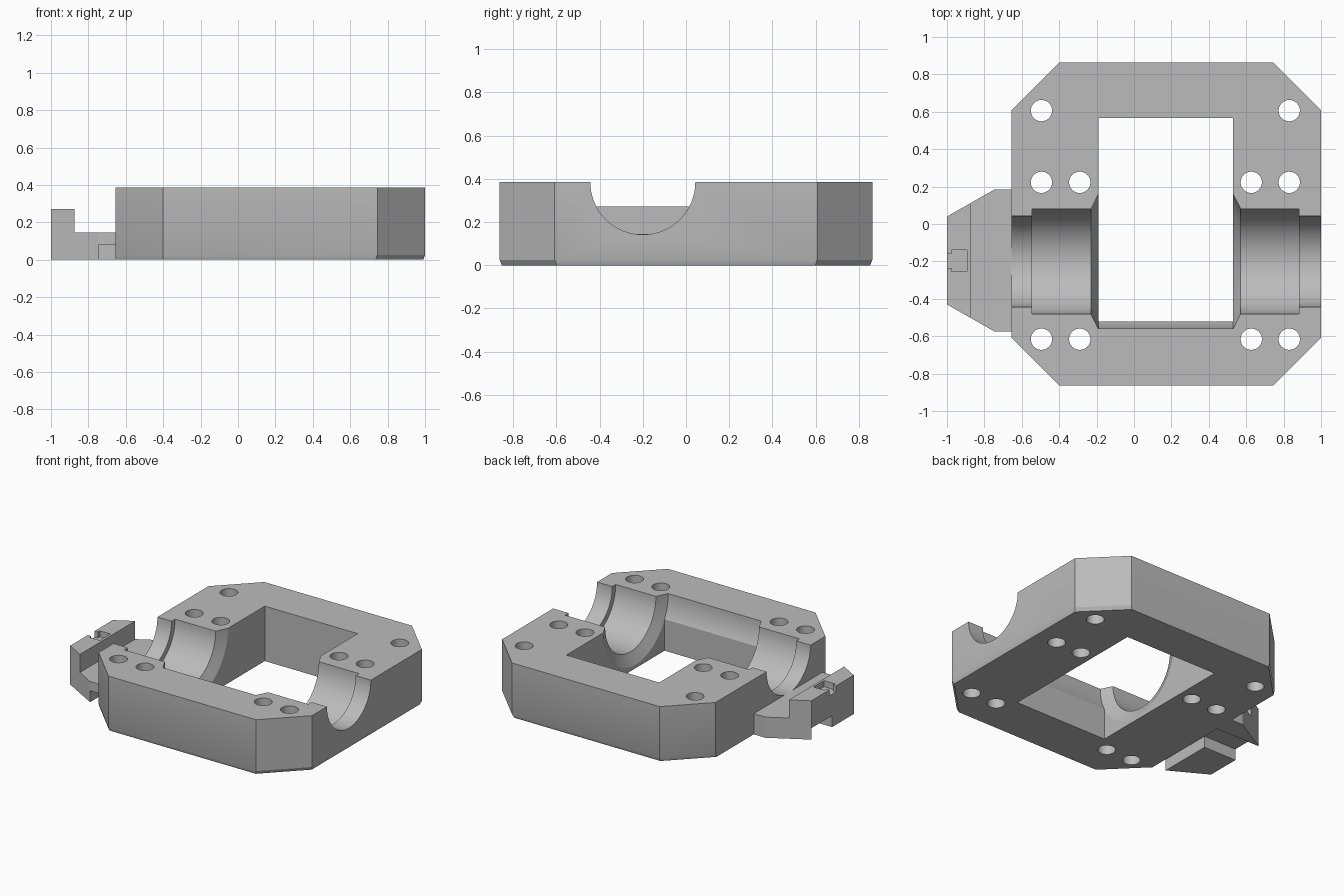
import bpy, bmesh, math
from mathutils import Matrix, Vector

cube = bpy.data.objects.get("Cube")
if cube:
    bpy.data.objects.remove(cube, do_unlink=True)

steel = bpy.data.materials.new("machined_grey")
steel.use_nodes = True
GREY = (0.5, 0.5, 0.5, 1)
steel.diffuse_color = GREY
steel.node_tree.nodes["Principled BSDF"].inputs["Base Color"].default_value = GREY

TOP = 0.385       # top of the body
BORE_Y = -0.2     # bearing axis


def make_object(name, bm):
    bmesh.ops.recalc_face_normals(bm, faces=bm.faces)
    mesh = bpy.data.meshes.new(name)
    bm.to_mesh(mesh)
    bm.free()
    mesh.materials.append(steel)
    obj = bpy.data.objects.new(name, mesh)
    bpy.context.collection.objects.link(obj)
    return obj


def loft(name, rings):
    """Skin closed rings of points and cap both ends."""
    bm = bmesh.new()
    loops = [[bm.verts.new(p) for p in ring] for ring in rings]
    n = len(loops[0])
    for a, b in zip(loops, loops[1:]):
        for i in range(n):
            j = (i + 1) % n
            bm.faces.new((a[i], a[j], b[j], b[i]))
    bm.faces.new(loops[0])
    bm.faces.new(loops[-1])
    return make_object(name, bm)


def box(name, lo, hi):
    lo, hi = Vector(lo), Vector(hi)
    bm = bmesh.new()
    bmesh.ops.create_cube(bm, size=1, matrix=Matrix.Translation((lo + hi) / 2)
                          @ Matrix.Diagonal((*(hi - lo), 1)))
    return make_object(name, bm)


def cut(target, cutters):
    bpy.context.view_layer.objects.active = target
    for c in cutters:
        c.hide_render = True
        mod = target.modifiers.new("cut", 'BOOLEAN')
        mod.operation, mod.solver, mod.object = 'DIFFERENCE', 'EXACT', c
        bpy.ops.object.modifier_apply(modifier=mod.name)
        bpy.data.objects.remove(c, do_unlink=True)


def smooth(obj):
    bpy.ops.object.select_all(action='DESELECT')
    obj.select_set(True)
    bpy.context.view_layer.objects.active = obj
    bpy.ops.object.shade_smooth_by_angle(angle=math.radians(25))


# Body: block with cut corners and a slim bevel under all but the bracket side
def body_ring(z, inset=0):
    l, r, w, c = -0.655, 1.0 - inset, 0.863 - inset, 0.255
    half = [(r, w - c), (r - c, w), (l + c, w), (l, w - c)]
    return [(x, y, z) for x, y in half + [(x, -y) for x, y in reversed(half)]]


body = loft("housing_body", [body_ring(0, 0.01), body_ring(0.025), body_ring(TOP)])

# Stepped bearing bore with conical mouths, turned about the x direction
profile = [(-0.8, 0.243), (-0.545, 0.243), (-0.545, 0.281), (-0.23, 0.281), (-0.19, 0.36),
           (0.53, 0.36), (0.57, 0.281), (0.882, 0.281), (0.882, 0.243), (1.2, 0.243)]
SEG = 96
bore = loft("bore_cutter", [
    [(x, BORE_Y + r * math.cos(math.tau * i / SEG), TOP + r * math.sin(math.tau * i / SEG))
     for i in range(SEG)] for x, r in profile])
window = box("window_cutter", (-0.19, -0.52, -0.1), (0.53, 0.568, 0.6))

# Bolt holes, with one pair only at the back corners
columns = [-0.495, -0.29, 0.627, 0.83]
spots = [(x, y) for y in (0.223, -0.616) for x in columns]
spots += [(columns[0], 0.606), (columns[-1], 0.606)]
holes = []
for x, y in spots:
    bm = bmesh.new()
    bmesh.ops.create_cone(bm, cap_ends=True, segments=32, radius1=0.057, radius2=0.057,
                          depth=1, matrix=Matrix.Translation((x, y, 0.2)))
    holes.append(make_object("hole_cutter", bm))
cut(body, [window, bore] + holes)
smooth(body)

# Side bracket: tapered plate with a raised outer lip
outline = [(-0.655, 0.185), (-0.745, 0.185), (-1, 0.04),
           (-1, -0.43), (-0.745, -0.575), (-0.655, -0.575)]
bracket = loft("side_bracket", [[(x, y, z) for x, y in outline] for z in (0, 0.272)])
cut(bracket, [
    box("plate_cutter", (-0.875, -1, 0.145), (-0.5, 1, 0.5)),
    # L-shaped channel underneath, leaving a foot at each end
    box("channel_cutter", (-0.745, -0.8, -0.1), (-0.5, 0.04, 0.08)),
    box("channel_cutter", (-1.2, -0.19, -0.1), (-0.7, 0.04, 0.08)),
    # T-shaped slot in the lip
    box("slot_cutter", (-0.975, -0.255, 0.23), (-0.892, -0.138, 0.4)),
    box("slot_cutter", (-1.1, -0.235, 0.23), (-0.95, -0.16, 0.4)),
])
smooth(bracket)
